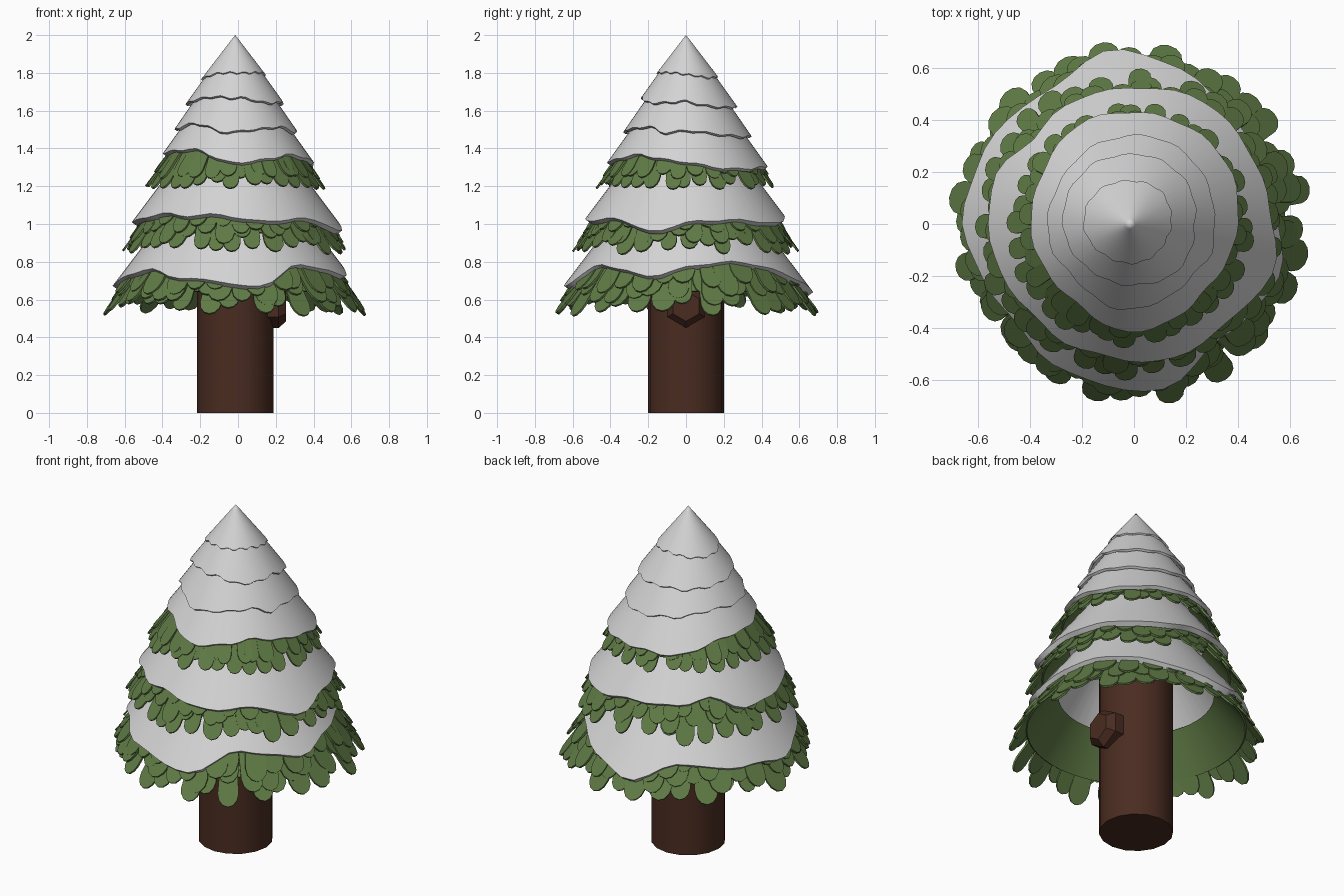
import bpy, bmesh, math, random
from mathutils import Vector, Matrix

if "Cube" in bpy.data.objects:
    bpy.data.objects.remove(bpy.data.objects["Cube"])

random.seed(4)
AX = -0.015          # tree axis in x
SEG = 54


def material(name, rgb):
    m = bpy.data.materials.new(name)
    m.diffuse_color = (*rgb, 1)
    m.use_nodes = True
    m.node_tree.nodes["Principled BSDF"].inputs["Base Color"].default_value = m.diffuse_color
    return m


SNOW = material("snow white", (0.66, 0.66, 0.66))
GREEN = material("needle green", (0.115, 0.195, 0.06))
BARK = material("bark brown", (0.068, 0.025, 0.015))


def finish(bm, name, mat, smooth=True):
    bmesh.ops.recalc_face_normals(bm, faces=bm.faces)
    me = bpy.data.meshes.new(name)
    bm.to_mesh(me)
    bm.free()
    ob = bpy.data.objects.new(name, me)
    bpy.context.collection.objects.link(ob)
    me.materials.append(mat)
    if smooth:
        bpy.context.view_layer.objects.active = ob
        ob.select_set(True)
        bpy.ops.object.shade_smooth_by_angle(angle=math.radians(30))
        ob.select_set(False)
    return ob


def bridge(bm, a, b):
    n = len(a)
    for i in range(n):
        bm.faces.new((a[i], a[(i + 1) % n], b[(i + 1) % n], b[i]))


def ring(bm, pts):
    return [bm.verts.new(p) for p in pts]


def circle(r, z):
    return [(AX + r * math.cos(i * math.tau / SEG), r * math.sin(i * math.tau / SEG), z)
            for i in range(SEG)]


def spline(vals, t):
    """Closed Catmull-Rom through evenly spaced values, t in 0..1."""
    n = len(vals)
    i = int(t * n)
    f = t * n - i
    a, b, c, d = (vals[(i + k) % n] for k in (-1, 0, 1, 2))
    return b + 0.5 * f * (c - a + f * (2 * a - 5 * b + 4 * c - d + f * (3 * (b - c) + d - a)))


def snow_tier(name, rim, r0, z0, slope, inner, thick):
    """Cone shell whose wavy lower rim follows the given radii (in hundredths)."""
    bm = bmesh.new()
    ln = math.hypot(1, slope)
    dr, dz = thick * slope / ln, thick / ln
    outer, under = [], []
    for i in range(SEG):
        t = i / SEG
        a = t * math.tau
        r = spline(rim, t) / 100 + 0.004 * math.sin(13 * a + 20 * r0)
        p = Vector((r * math.cos(a) - AX, r * math.sin(a), 0))
        z = z0 - slope * (p.length - r0)
        q = p * (1 - dr / p.length)
        outer.append((p.x + AX, p.y, z))
        under.append((q.x + AX, q.y, z - dz))
    o, u = ring(bm, outer), ring(bm, under)
    zi = z0 + slope * (r0 - inner)
    ti = ring(bm, circle(inner, zi))
    tu = ring(bm, circle(max(inner - dr, 0.005), zi - dz))
    bridge(bm, ti, o)
    bridge(bm, o, u)
    bridge(bm, u, tu)
    if inner < 0.05:         # rounded peak
        tip = bm.verts.new((AX, 0, 2.0))
        for i in range(SEG):
            bm.faces.new((ti[i], ti[(i + 1) % SEG], tip))
    else:
        bridge(bm, tu, ti)
    finish(bm, name, SNOW)


def petal(bm, mat, length, width, thick):
    """Flat rounded leaf: local x down the slope, y across, z outward."""
    h = width / 2
    pts = [(0, -h * 0.8), (length - h * 1.3, -h)]
    for k in range(1, 6):
        a = -math.pi / 2 + k * math.pi / 6
        pts.append((length - h * 1.3 + h * 1.3 * math.cos(a), h * math.sin(a)))
    pts += [(length - h * 1.3, h), (0, h * 0.8)]
    lo = ring(bm, [mat @ Vector((x, y, 0)) for x, y in pts])
    hi = ring(bm, [mat @ Vector((x, y, thick)) for x, y in pts])
    bm.faces.new(lo[::-1])
    bm.faces.new(hi)
    bridge(bm, lo, hi)


def needle_tier(name, start, tip, rows, count, width, gap, jitter):
    d = Vector((tip[0] - start[0], tip[1] - start[1]))
    full = d.length
    d.normalize()
    # smooth lining behind the leaves
    bm = bmesh.new()
    e = Vector(start) + d * full * 0.68
    a, b = ring(bm, circle(*start)), ring(bm, circle(e.x, e.y))
    c = ring(bm, circle(start[0] - 0.008, start[1] - 0.006))
    f = ring(bm, circle(e.x - 0.008, e.y - 0.006))
    for p, q in ((a, b), (b, f), (f, c), (c, a)):
        bridge(bm, p, q)
    finish(bm, name + "_lining", GREEN)
    # overlapping rows of leaves
    bm = bmesh.new()
    for j in range(rows):
        for i in range(count):
            ang = (i + 0.5 * (j % 2) + random.uniform(-0.25, 0.25)) * math.tau / count
            end = full - 0.06 * j + random.uniform(-jitter, jitter)
            length = min(0.24, end)
            s = Vector(start) + d * (end - length)
            down = Vector((d.x, 0, d.y))
            nrm = Vector((-d.y, 0, d.x))
            o = Vector((s.x, 0, s.y)) + nrm * (0.002 + gap * j)
            m = Matrix((down, (0, 1, 0), nrm)).transposed().to_4x4()
            m = (Matrix.Translation((AX, 0, 0)) @ Matrix.Rotation(ang, 4, 'Z')
                 @ Matrix.Translation(o) @ m
                 @ Matrix.Rotation(random.uniform(-0.1, 0.1), 4, 'Z')
                 @ Matrix.Rotation(random.uniform(-0.01, 0.05), 4, 'Y'))
            petal(bm, m, length, width * random.uniform(0.85, 1.1), 0.011)
    finish(bm, name, GREEN, False)


# Snow layers: rim radii every 20 degrees, counter-clockwise from +x
RIMS = [
    [56, 54, 55, 59, 64, 67.5, 61, 63.5, 64.5, 66, 62, 59.5, 62.5, 63, 65, 56.5, 56.5, 59.5],
    [53.5, 52.5, 53, 54.5, 53, 52.5, 53, 51, 56.5, 56, 55, 52.5, 53, 52, 54, 53, 52.5, 57],
    [40, 42, 43, 43, 43, 43.5, 44, 41.5, 40, 40, 39, 38, 38, 41.5, 41, 39, 37.5, 39],
    [31, 32, 33, 34, 34.5, 34, 34, 33, 33, 33.5, 33, 31, 32, 33.5, 32, 31, 30, 32],
    [23.5, 25, 26, 26.5, 27, 27, 28, 28, 28, 27.5, 26.5, 25, 24, 24, 23.5, 24.5, 24.5, 24],
    [14.5, 15, 16, 16.5, 16.5, 17, 18, 19, 19.5, 19.5, 18.5, 17, 16, 15.5, 15, 14.5, 14, 14],
]
SPECS = [(0.56, 0.79, 1.32, 0.30, 0.04), (0.51, 1.06, 1.33, 0.22, 0.03),
         (0.425, 1.315, 1.4, 0.17, 0.022), (0.33, 1.49, 1.45, 0.13, 0.016),
         (0.255, 1.645, 1.4, 0.08, 0.014), (0.17, 1.78, 1.3, 0.02, 0.012)]
for n, (rim, spec) in enumerate(zip(RIMS, SPECS), 1):
    snow_tier(f"snow_layer_{n}", rim, *spec)

# Green needle skirts
needle_tier("lower_needles", (0.43, 0.86), (0.68, 0.545), 3, 32, 0.12, 0.011, 0.045)
needle_tier("middle_needles", (0.37, 1.15), (0.58, 0.865), 3, 32, 0.1, 0.01, 0.035)
needle_tier("upper_needles", (0.29, 1.425), (0.46, 1.2), 2, 32, 0.085, 0.008, 0.025)

# Trunk
bm = bmesh.new()
bmesh.ops.create_cone(bm, cap_ends=True, segments=16, radius1=0.202, radius2=0.202, depth=1.2,
                      matrix=Matrix.Translation((AX, 0, 0.6)))
finish(bm, "trunk", BARK)

# Sawn-off branch stub on the right, six-sided with a chamfered end
bm = bmesh.new()
prev = None
for x, r in ((0.1, 0.115), (0.215, 0.115), (0.255, 0.08)):
    cur = ring(bm, [(x, r * math.sin(k * math.tau / 6), 0.565 - r * math.cos(k * math.tau / 6))
                    for k in range(6)])
    if prev:
        bridge(bm, prev, cur)
    else:
        bm.faces.new(cur)
    prev = cur
bm.faces.new(prev)
finish(bm, "branch_stub", BARK, False)
